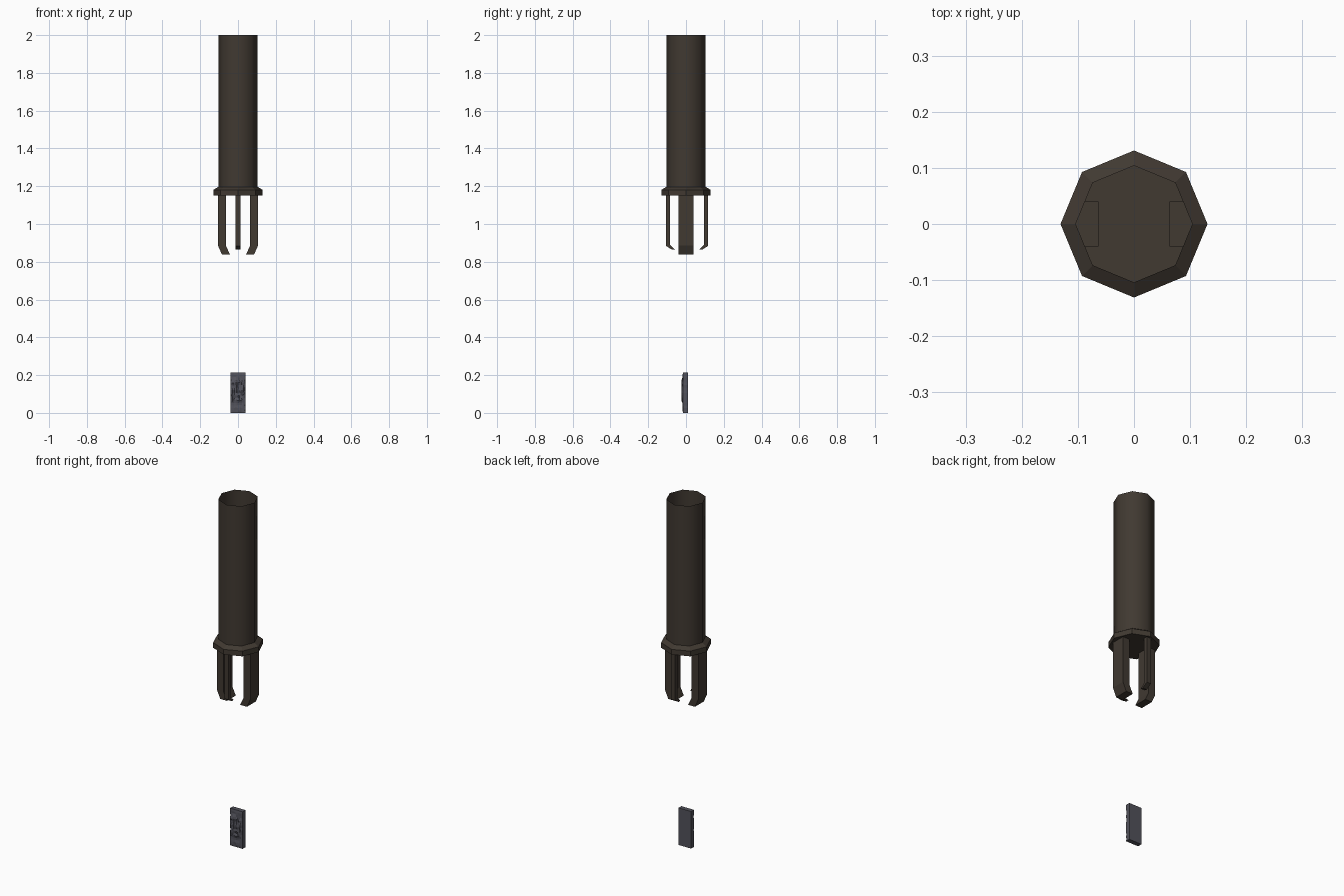
import bpy, bmesh, math, random

if "Cube" in bpy.data.objects:
    bpy.data.objects.remove(bpy.data.objects["Cube"])
random.seed(4)

def material(name, rgb):
    m = bpy.data.materials.new(name)
    m.diffuse_color = (*rgb, 1)
    m.use_nodes = True
    m.node_tree.nodes["Principled BSDF"].inputs["Base Color"].default_value = m.diffuse_color
    return m

BROWN = material("dark brown metal", (0.052, 0.041, 0.031))
GREY = material("slate grey", (0.085, 0.085, 0.105))

def finish(name, bm, mat):
    bmesh.ops.recalc_face_normals(bm, faces=bm.faces)
    me = bpy.data.meshes.new(name)
    bm.to_mesh(me)
    bm.free()
    me.materials.append(mat)
    ob = bpy.data.objects.new(name, me)
    bpy.context.collection.objects.link(ob)
    return ob

def rings(name, profile, cap=False, smooth=False):
    """Octagonal lathe of (radius, z) points, with corners on the axes."""
    bm = bmesh.new()
    loops = [[bm.verts.new((r * math.cos(i * math.pi / 4), r * math.sin(i * math.pi / 4), z))
              for i in range(8)] for r, z in profile]
    for a, b in zip(loops, loops[1:]):
        for i in range(8):
            j = (i + 1) % 8
            bm.faces.new((a[i], a[j], b[j], b[i]))
    if cap:
        bm.faces.new(loops[0])
    for f in bm.faces:
        f.smooth = smooth
    return finish(name, bm, BROWN)

def prong(name, profile, half, angle):
    """Extrude a (radial distance, z) outline sideways, then turn it to its side."""
    bm = bmesh.new()
    f = bm.faces.new([bm.verts.new((r, -half, z)) for r, z in profile])
    ext = bmesh.ops.extrude_face_region(bm, geom=[f])["geom"]
    for v in ext:
        if isinstance(v, bmesh.types.BMVert):
            v.co.y = half
    ob = finish(name, bm, BROWN)
    ob.rotation_euler.z = angle

# Open thin-walled tube, collar and the floor inside it
rings("tube", [(0.104, 1.15), (0.104, 2.0)], smooth=True)
rings("collar", [(0.001, 1.15), (0.131, 1.15), (0.131, 1.18), (0.104, 1.197)], cap=True)

# Wide prongs left and right, hooked inward at the tip
wide = [(0.106, 1.155), (0.106, 0.886), (0.085, 0.838), (0.042, 0.838), (0.063, 0.882), (0.063, 1.155)]
for name, a in (("right_prong", 0), ("left_prong", math.pi)):
    prong(name, wide, 0.04, a)

# Narrow prongs front and back; the back one sits slightly further out
for name, a, d in (("back_prong", math.pi / 2, 0.011), ("front_prong", -math.pi / 2, 0)):
    thin = [(0.106, 1.151), (0.106, 0.884), (0.074, 0.864), (0.059, 0.866), (0.085, 0.89), (0.085, 1.151)]
    prong(name, [(r + d, z) for r, z in thin], 0.013, a)

# Stone slab with a rough, chipped front
bm = bmesh.new()
NX, NZ, W, H = 8, 16, 0.04, 0.213
grid = []
for k in range(NZ + 1):
    row = []
    for i in range(NX + 1):
        x, z = -W + 2 * W * i / NX, H * k / NZ
        y = -0.015
        if 0 < i < NX and 0 < k < NZ:
            x += random.uniform(-0.002, 0.002)
            z += random.uniform(-0.003, 0.003)
            y -= random.uniform(0, 0.010 if 0.055 < z < 0.175 else 0.004)
        elif 0 < k < NZ:
            x *= random.choice((1, 1, 0.94))
        row.append(bm.verts.new((x, y, z)))
    grid.append(row)
for k in range(NZ):
    for i in range(NX):
        bm.faces.new((grid[k][i], grid[k][i + 1], grid[k + 1][i + 1], grid[k + 1][i]))
border = [e for e in bm.edges if e.is_boundary]
ext = bmesh.ops.extrude_edge_only(bm, edges=border)["geom"]
for v in ext:
    if isinstance(v, bmesh.types.BMVert):
        v.co.y = 0.011
        if abs(v.co.x) > 0.035:
            v.co.x = math.copysign(W, v.co.x)
bmesh.ops.holes_fill(bm, edges=[e for e in bm.edges if e.is_boundary], sides=0)
finish("stone_slab", bm, GREY)
